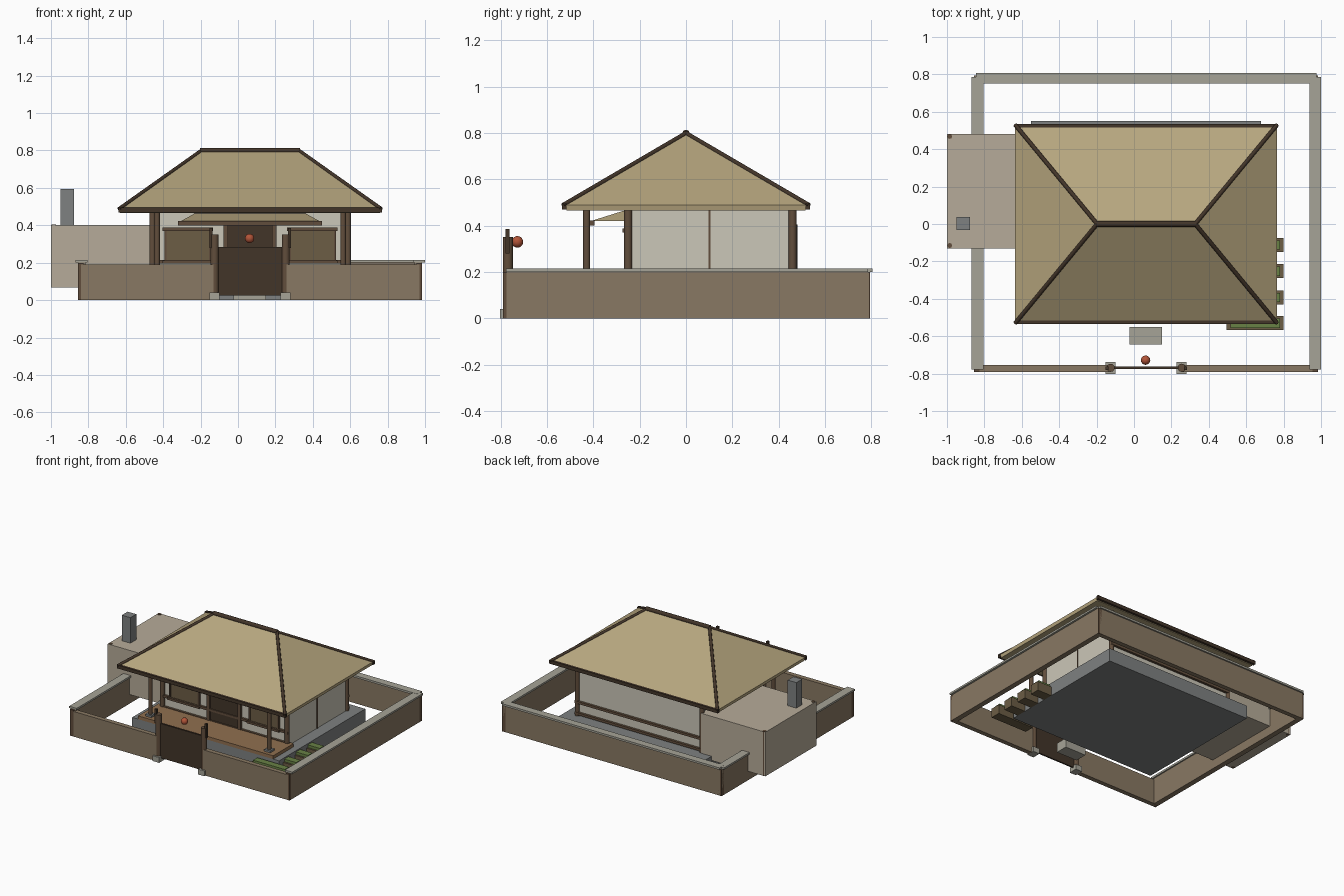
import bpy, bmesh, math
from mathutils import Vector

if "Cube" in bpy.data.objects:
    bpy.data.objects.remove(bpy.data.objects["Cube"])

CX = 0.065  # centre line of the house


def mat(name, r, g, b):
    m = bpy.data.materials.new(name)
    m.diffuse_color = (r, g, b, 1)
    m.use_nodes = True
    m.node_tree.nodes["Principled BSDF"].inputs["Base Color"].default_value = m.diffuse_color
    return m


EARTH = mat("earth_wall", .25, .19, .125)
STONE = mat("stone", .38, .37, .31)
GREY = mat("dark_stone", .21, .22, .22)
PLASTER = mat("plaster", .60, .57, .48)
CLAY = mat("clay", .47, .41, .32)
THATCH = mat("thatch", .47, .38, .21)
DARK = mat("dark_wood", .055, .035, .022)
WOOD = mat("wood", .12, .075, .045)
FLOOR = mat("floor_wood", .28, .16, .08)
PANEL = mat("panel", .15, .11, .06)
GREEN = mat("plants", .14, .22, .06)
RED = mat("lantern_red", .45, .09, .04)


def from_bm(name, bm, material):
    me = bpy.data.meshes.new(name)
    bmesh.ops.recalc_face_normals(bm, faces=bm.faces)
    bm.to_mesh(me)
    bm.free()
    me.materials.append(material)
    ob = bpy.data.objects.new(name, me)
    bpy.context.collection.objects.link(ob)
    return ob


def box(name, x, y, z, material):
    """Box from (min, max) pairs."""
    bm = bmesh.new()
    bmesh.ops.create_cube(bm, size=1)
    for v in bm.verts:
        v.co = [(a + b) / 2 + c * (b - a) for c, (a, b) in zip(v.co, (x, y, z))]
    return from_bm(name, bm, material)


def rod(name, a, b, r, material, sides=10):
    """Round bar between two points."""
    a, b = Vector(a), Vector(b)
    bm = bmesh.new()
    bmesh.ops.create_cone(bm, cap_ends=True, segments=sides, radius1=r, radius2=r, depth=(b - a).length)
    q = (b - a).to_track_quat('Z', 'Y').to_matrix().to_4x4()
    q.translation = (a + b) / 2
    bm.transform(q)
    ob = from_bm(name, bm, material)
    for p in ob.data.polygons:
        p.use_smooth = len(p.vertices) == 4
    return ob


def loft(name, rings, material):
    """Closed solid through stacked four-point rings."""
    bm = bmesh.new()
    rs = [[bm.verts.new(p) for p in r] for r in rings]
    for lo, hi in zip(rs, rs[1:]):
        for i in range(4):
            j = (i + 1) % 4
            bm.faces.new((lo[i], lo[j], hi[j], hi[i]))
    bm.faces.new(rs[0])
    bm.faces.new(rs[-1])
    bmesh.ops.remove_doubles(bm, verts=bm.verts, dist=1e-5)
    return from_bm(name, bm, material)


def rect(x0, x1, y0, y1, z):
    return [(x0, y0, z), (x1, y0, z), (x1, y1, z), (x0, y1, z)]


# Perimeter wall with stone caps on three sides
box("wall_left", (-.855, -.815), (-.775, .79), (0, .2), EARTH)
box("wall_right", (.945, .985), (-.775, .79), (0, .2), EARTH)
box("wall_back", (-.84, .97), (.76, .795), (0, .2), EARTH)
box("front_wall_left", (-.84, -.13), (-.79, -.755), (0, .19), EARTH)
box("front_wall_right", (.26, .97), (-.79, -.755), (0, .19), EARTH)
box("cap_left", (-.868, -.805), (-.778, .785), (.2, .214), STONE)
box("cap_right", (.937, 1.0), (-.778, .785), (.2, .214), STONE)
box("cap_back", (-.845, .975), (.75, .806), (.2, .215), STONE)
for x in (-.84, .97):
    for y in (-.775, .78):
        box("wall_corner_post", (x - .015, x + .015), (y - .015, y + .015), (0, .198), WOOD)

# Gate
for s in (-1, 1):
    x = CX + s * .19
    box("gate_base", (x - .027, x + .027), (-.803, -.738), (0, .04), STONE)
    rod("gate_post", (x, -.769, .03), (x, -.769, .35), .022, WOOD)
    box("gate_finial", (x + s * .02 - .008, x + s * .02 + .008), (-.78, -.763), (.28, .385), DARK)
box("gate_panel", (-.108, .238), (-.775, -.763), (.025, .285), DARK)

# Lantern
bm = bmesh.new()
bmesh.ops.create_uvsphere(bm, u_segments=16, v_segments=10, radius=.025)
for v in bm.verts:
    v.co += Vector((.062, -.728, .33))
lantern = from_bm("lantern", bm, RED)
for p in lantern.data.polygons:
    p.use_smooth = True

# Foundation, veranda and step
box("foundation", (-.55, .68), (-.48, .55), (0, .1), GREY)
box("veranda_floor", (-.5, .63), (-.48, -.235), (.1, .125), FLOOR)
box("step_stone", (-.025, .15), (-.645, -.55), (0, .07), STONE)

# House body with posts and rails
box("house_body", (-.46, .59), (-.245, .46), (.1, .47), PLASTER)
for s in (-1, 1):
    hx, vx = CX + s * .522, CX + s * .4975
    for y in (-.25, .46):
        rod("corner_post", (hx, y, .1), (hx, y, .467), .018, WOOD)
    rod("veranda_post", (vx, -.429, .115), (vx, -.429, .467), .015, WOOD)
    box("post_base", (vx - .025, vx + .025), (-.454, -.404), (.12, .14), GREY)
    wx = CX + s * .525
    box("side_stud", (wx - .004, wx + .004), (.098, .106), (.1, .467), WOOD)
for z in (.12, .205):
    box("back_rail", (-.465, .6), (.455, .478), (z - .009, z + .009), WOOD)
    box("front_rail", (-.465, .6), (-.262, -.24), (z - .009, z + .009), WOOD)

# Door and two windows
box("door", (-.06, .19), (-.255, -.24), (.125, .4), DARK)
for s in (-1, 1):
    x = CX + s * .13
    box("door_jamb", (x - .012, x + .012), (-.265, -.235), (.125, .41), WOOD)
    w = CX + s * .333
    box("window_pane", (w - .115, w + .115), (-.258, -.24), (.21, .37), PANEL)
    box("window_lintel", (w - .135, w + .135), (-.275, -.24), (.37, .388), WOOD)
    box("window_sill", (w - .135, w + .135), (-.275, -.24), (.196, .212), WOOD)
    for k in (-1, 1):
        box("window_side", (w + k * .12 - .006, w + k * .12 + .006), (-.265, -.24), (.21, .372), WOOD)

# Canopy above the door
loft("canopy", [rect(-.31, .44, -.41, -.24, .42), rect(-.23, .36, -.27, -.24, .464)], THATCH)
box("canopy_eave", (-.32, .45), (-.415, -.395), (.4, .422), WOOD)

# Hipped main roof with ridge, hip and eave poles
A, B, R = .7, .53, .262
loft("main_roof", [rect(CX - A + .005, CX + A - .005, -.515, .515, .465),
                   rect(CX - A, CX + A, -.525, .525, .49),
                   rect(CX - R, CX + R, 0, 0, .8)], THATCH)
rod("ridge_pole", (CX - R - .005, 0, .798), (CX + R + .005, 0, .798), .016, DARK)
for sy in (-1, 1):
    box("eave_board", (CX - A - .005, CX + A + .005), (sy * .525 - .01, sy * .525 + .01), (.469, .495), DARK)
    for sx in (-1, 1):
        rod("hip_pole", (CX + sx * A, sy * B, .488), (CX + sx * R, 0, .798), .011, DARK, 8)

# Side annex with chimney
box("annex", (-1.0, -.46), (-.13, .48), (.068, .402), CLAY)
for y in (-.115, .468):
    rod("annex_post", (-.985, y, .068), (-.985, y, .405), .013, WOOD)
box("chimney", (-.95, -.878), (-.032, .038), (.4, .595), GREY)

# Four planting beds
for y in (-.112, -.252, -.393, -.53):
    box("bed_frame", (.495, .8), (y - .038, y + .038), (0, .07), PANEL)
    box("bed_plants", (.515, .78), (y - .025, y + .025), (.05, .09), GREEN)
